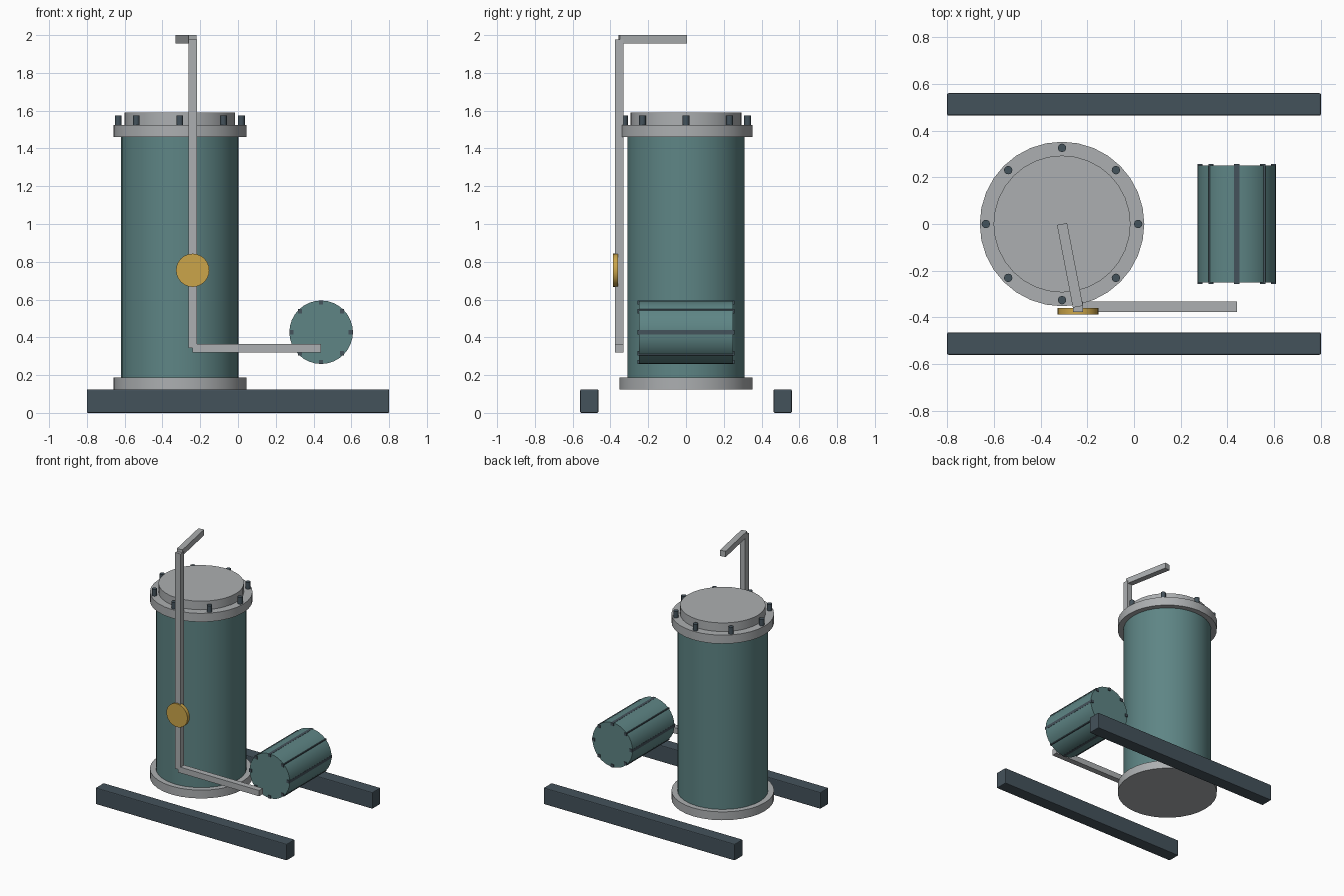
import bpy, math
from mathutils import Vector

if "Cube" in bpy.data.objects:
    bpy.data.objects.remove(bpy.data.objects["Cube"])


def material(name, r, g, b):
    lin = [((c / 255 + 0.055) / 1.055) ** 2.4 for c in (r, g, b)]
    m = bpy.data.materials.new(name)
    m.diffuse_color = (*lin, 1)
    m.use_nodes = True
    m.node_tree.nodes["Principled BSDF"].inputs["Base Color"].default_value = m.diffuse_color
    return m


TEAL = material("teal_paint", 94, 133, 133)
STEEL = material("light_steel", 172, 175, 177)
DARK = material("dark_slate", 68, 82, 91)
BRASS = material("brass", 203, 165, 74)


def finish(name, mat):
    ob = bpy.context.object
    ob.name = name
    ob.data.materials.append(mat)
    return ob


def cylinder(name, mat, a, b, r, sides=32):
    """Cylinder of radius r between points a and b."""
    a, b = Vector(a), Vector(b)
    d = b - a
    bpy.ops.mesh.primitive_cylinder_add(
        vertices=sides, radius=r, depth=d.length, location=(a + b) / 2,
        rotation=Vector((0, 0, 1)).rotation_difference(d).to_euler())
    bpy.ops.object.shade_smooth_by_angle(angle=math.radians(35))
    return finish(name, mat)


def box(name, mat, centre, size, rot_z=0.0):
    bpy.ops.mesh.primitive_cube_add(size=1, location=centre, rotation=(0, 0, rot_z))
    ob = finish(name, mat)
    ob.scale = size
    bpy.ops.object.transform_apply(location=False, rotation=False, scale=True)
    return ob


# Skid rails
for side, label in ((-1, "front"), (1, "back")):
    rail = box(f"{label}_skid_rail", DARK, (0, side * 0.512, 0.0625), (1.6, 0.096, 0.125))
    bev = rail.modifiers.new("soft_edges", "BEVEL")
    bev.width = 0.006
    bev.segments = 2

# Upright vessel: stacked discs
VX = -0.308
for name, mat, r, z0, z1 in (
        ("base_flange", STEEL, 0.352, 0.125, 0.188),
        ("vessel_body", TEAL, 0.311, 0.188, 1.46),
        ("top_flange", STEEL, 0.352, 1.46, 1.525),
        ("vessel_lid", STEEL, 0.293, 1.525, 1.59)):
    cylinder(name, mat, (VX, 0, z0), (VX, 0, z1), r)

# Ring of flange bolts
for i in range(8):
    a = i * math.pi / 4
    x, y = VX + 0.326 * math.cos(a), 0.326 * math.sin(a)
    cylinder(f"flange_bolt_{i + 1}", DARK, (x, y, 1.515), (x, y, 1.575), 0.018, 12)

# Horizontal pump drum with tie rods round its rim
PX, PZ = 0.44, 0.427
cylinder("pump_drum", TEAL, (PX, -0.25, PZ), (PX, 0.25, PZ), 0.168)
for i in range(8):
    a = i * math.pi / 4
    box(f"tie_rod_{i + 1}", DARK,
        (PX + 0.157 * math.cos(a), 0, PZ + 0.157 * math.sin(a)), (0.022, 0.512, 0.022))

# Square pipe run: pump to riser, riser, and arm over the lid
W, RX, RY, TOP = 0.044, -0.24, -0.354, 1.978
LOW = 0.343
box("feed_pipe", STEEL, ((RX + PX) / 2, RY, LOW), (PX - RX, W, W))
box("riser_pipe", STEEL, (RX, RY, (LOW + TOP) / 2), (W, W, TOP - LOW))
arm = Vector((VX - RX, -RY, 0))
box("outlet_arm", STEEL, ((RX + VX) / 2, RY / 2, TOP), (arm.length, W, W),
    math.atan2(arm.y, arm.x))

# Valve handwheel on the riser
cylinder("valve_wheel", BRASS, (RX, -0.387, 0.755), (RX, -0.359, 0.755), 0.088, 24)
